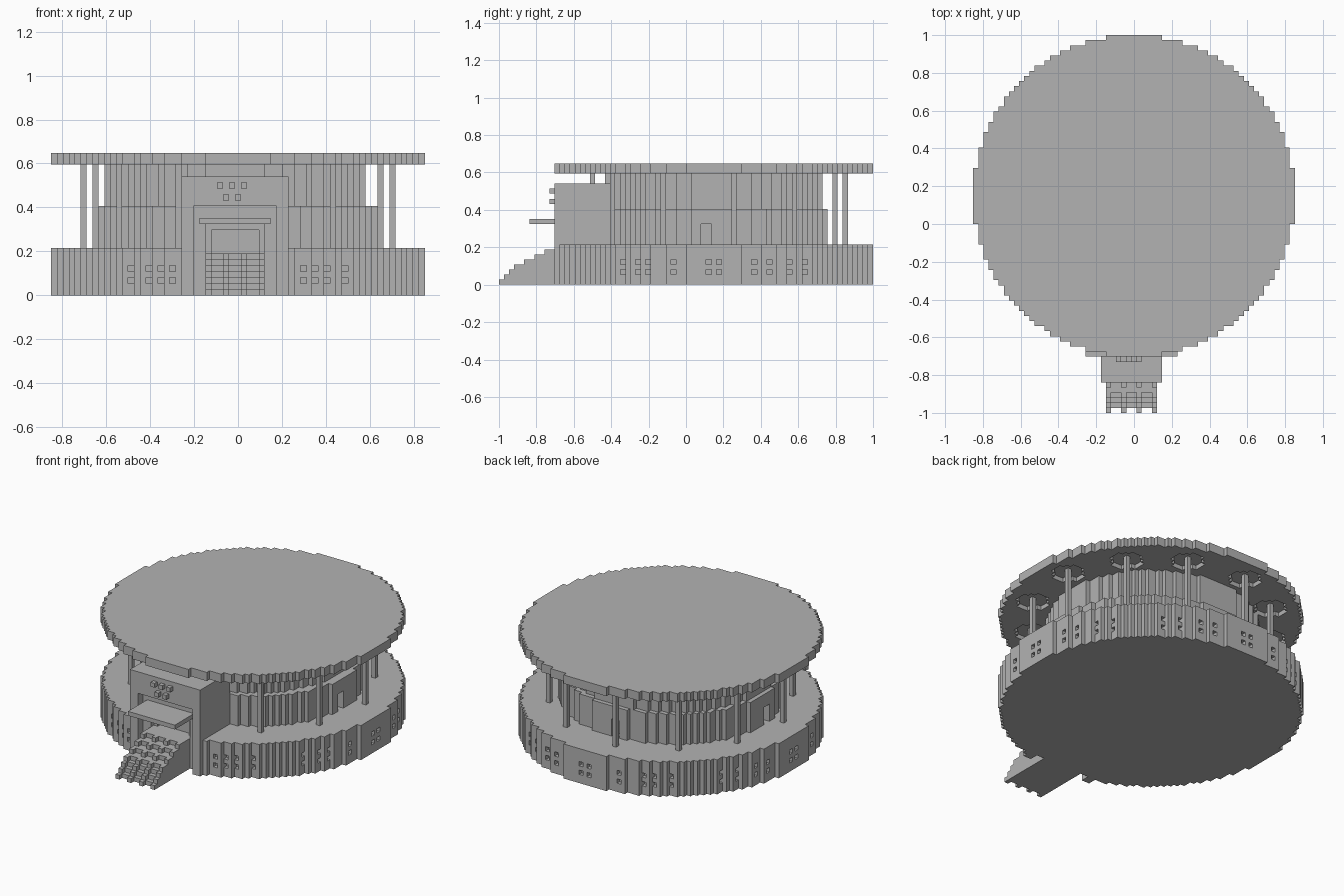
import bpy, math
from itertools import product

if "Cube" in bpy.data.objects:
    bpy.data.objects.remove(bpy.data.objects["Cube"])

V = 2 / 74            # size of one block
MID_Y = 5.5           # centre of the round building, in blocks

stone = bpy.data.materials.new("grey_stone")
stone.use_nodes = True
GREY = (0.45, 0.45, 0.45, 1)
stone.diffuse_color = GREY
stone.node_tree.nodes["Principled BSDF"].inputs["Base Color"].default_value = GREY


def box(x0, x1, y0, y1, z0, z1):
    """Blocks x0..x1, y0..y1 inclusive, and z0 up to height z1."""
    return set(product(range(x0, x1 + 1), range(y0, y1 + 1), range(z0, z1)))


def disc(rx, ry, z0, z1, cx=0.0):
    return {(i, j, k) for i, j, k in box(-32, 32, -32, 32, z0, z1)
            if ((i - cx) / rx) ** 2 + (j / ry) ** 2 <= 1}


def build(name, cells):
    """Turn a set of blocks into a mesh of its exposed faces."""
    verts, faces = {}, []
    for c in cells:
        for axis, side in product(range(3), (0, 1)):
            n = list(c)
            n[axis] += 2 * side - 1
            if tuple(n) in cells:
                continue
            u, w = (axis + 1) % 3, (axis + 2) % 3
            ring = []
            for du, dw in ((0, 0), (1, 0), (1, 1), (0, 1)):
                p = list(c)
                p[axis] += side
                p[u] += du
                p[w] += dw
                ring.append(verts.setdefault(tuple(p), len(verts)))
            faces.append(ring if side else ring[::-1])
    mesh = bpy.data.meshes.new(name)
    points = [((x - 0.5) * V, (y - 0.5 + MID_Y) * V, z * V) for x, y, z in verts]
    mesh.from_pydata(points, [], faces)
    mesh.materials.append(stone)
    obj = bpy.data.objects.new(name, mesh)
    bpy.context.collection.objects.link(obj)


# Entrance block with a stepped recess and doorway
portal = box(-9, 8, -31, -21, 0, 20)
footprint = box(-9, 8, -31, -21, 0, 8)
portal -= box(-7, 6, -31, -30, 0, 15)
portal -= box(-5, 4, -29, -29, 7, 12)
portal -= box(-4, 3, -29, -28, 7, 11)
build("entrance_block", portal)

# Round base with small recessed windows
base = disc(31.5, 31.5, 0, 8)
side_windows = (-18, -15, -13, -8, -1, 1, 8, 11, 15, 18)
front_windows = (-18, -15, -13, -11, 11, 13, 15, 18)
for k in (2, 4):
    for c in side_windows:
        edge = int(math.sqrt(31.5 ** 2 - c * c))
        base -= {(edge, c, k), (-edge, c, k), (c, edge, k)}
    for c in front_windows:
        base.discard((c, -int(math.sqrt(31.5 ** 2 - c * c)), k))
build("base", base - footprint)

# Lower drum with a doorway at the back and on both sides
lower = disc(23.5, 22.5, 8, 15)
for door in (box(22, 24, -2, -1, 8, 12), box(-24, -22, -2, -1, 8, 12),
             box(-2, -1, 21, 23, 8, 12)):
    lower -= door
build("lower_drum", lower - portal)
build("upper_drum", disc(22, 21.5, 15, 22, -0.5) - portal)

# Ring of columns, each rising into a round pocket under the roof
roof = disc(31.5, 31.5, 22, 24)
columns = set()
for n in range(12):
    a = math.radians(8 + 30 * n)
    x, y = round(26 * math.cos(a)), round(26 * math.sin(a))
    if abs(x) < 9 and y < 0:
        continue
    columns |= box(x, x, y, y, 8, 23)
    roof -= {(i, j, 22) for i, j, k in box(x - 3, x + 3, y - 3, y + 3, 22, 23)
             if (i - x) ** 2 + (j - y) ** 2 <= 10}
build("columns", columns)
build("roof", roof)

# Stairs: every third strip is a raised rail, one block ahead of the treads
profile = [1, 2, 3, 4, 4, 5, 5, 6, 6, 7, 7, 7, 7]
stairs = set()
for x in range(-5, 5):
    heights = profile if (x + 5) % 3 == 0 else [0] + profile[:-1]
    for step, h in enumerate(heights):
        stairs |= box(x, x, step - 42, step - 42, 0, h)
build("stairs", stairs)

# Canopy and studs on the entrance
build("canopy", box(-6, 5, -36, -30, 12, 13))
build("studs", {(x, -32, 18) for x in (-3, -1, 1)} | {(x, -32, 16) for x in (-2, 0)})
